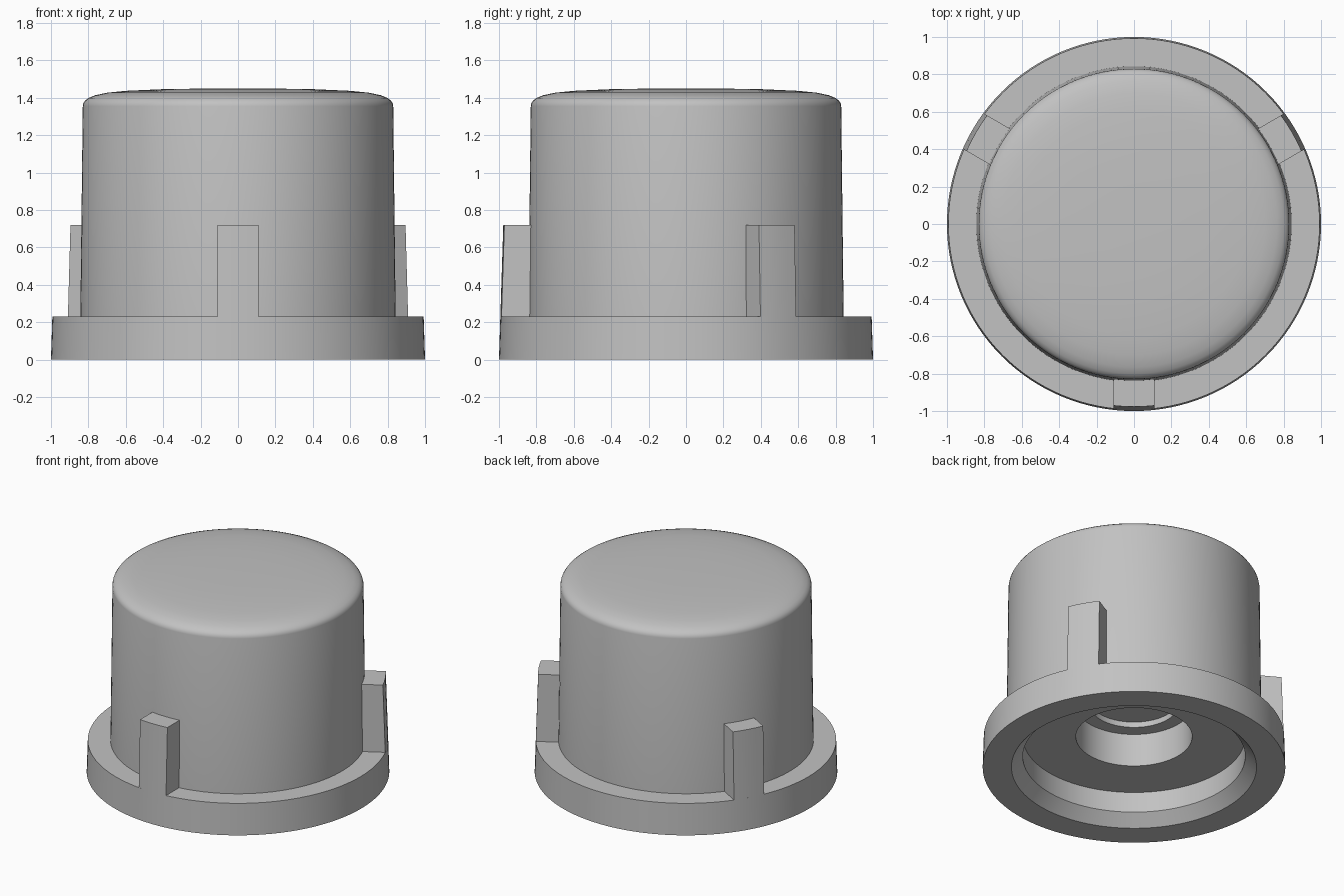
import bpy
import bmesh
from math import radians, sin, cos, asin, sqrt, pi

cube = bpy.data.objects.get("Cube")
if cube:
    bpy.data.objects.remove(cube, do_unlink=True)

SEGMENTS = 128
FLANGE_TOP = 0.23
TAB_TOP = 0.72
TAB_HALF_WIDTH = 0.11

grey = bpy.data.materials.new("neutral grey plastic")
grey.use_nodes = True
colour = (0.54, 0.54, 0.54, 1)
grey.diffuse_color = colour
grey.node_tree.nodes["Principled BSDF"].inputs["Base Color"].default_value = colour


def draft_radius(z):
    """Radius of the slightly tapered outer surface shared by flange and tabs."""
    return 1.0 - 0.032 * z


def finish(name, bm):
    bmesh.ops.remove_doubles(bm, verts=bm.verts, dist=1e-5)
    bmesh.ops.recalc_face_normals(bm, faces=bm.faces)
    mesh = bpy.data.meshes.new(name)
    bm.to_mesh(mesh)
    bm.free()
    mesh.materials.append(grey)
    obj = bpy.data.objects.new(name, mesh)
    bpy.context.collection.objects.link(obj)
    bpy.ops.object.select_all(action='DESELECT')
    obj.select_set(True)
    bpy.context.view_layer.objects.active = obj
    bpy.ops.object.shade_smooth_by_angle(angle=radians(32))
    return obj


def lathe(name, profile):
    bm = bmesh.new()
    verts = [bm.verts.new((r, 0, z)) for r, z in profile]
    edges = [bm.edges.new(pair) for pair in zip(verts, verts[1:])]
    bmesh.ops.spin(bm, geom=verts + edges, cent=(0, 0, 0), axis=(0, 0, 1),
                   angle=2 * pi, steps=SEGMENTS, use_merge=True)
    return finish(name, bm)


# Underside: stepped central socket, wide recess and chamfered mouth
underside = [(0, 0.51), (0.29, 0.51), (0.29, 0.47), (0.384, 0.47),
             (0.384, FLANGE_TOP), (0.735, FLANGE_TOP), (0.735, 0.08), (0.81, 0)]

# Flange and tapered barrel
outside = [(1, 0), (draft_radius(FLANGE_TOP), FLANGE_TOP),
           (0.843, FLANGE_TOP), (0.83, 1.355)]

# Rounded shoulder running into a shallow domed top
crown = [(0.827, 1.37), (0.817, 1.385), (0.80, 1.398), (0.765, 1.413),
         (0.70, 1.427), (0.60, 1.437), (0.40, 1.446), (0.20, 1.449), (0, 1.45)]

lathe("button_cap", underside + outside + crown)


def tab(name, direction):
    """Upright key whose curved outer face continues the flange."""
    bm = bmesh.new()
    steps = 4

    def ring(z):
        r = draft_radius(z)
        half = asin(TAB_HALF_WIDTH / r)
        pts = []
        for i in range(steps + 1):
            a = half * (2 * i / steps - 1)
            pts.append((r * cos(a), r * sin(a)))
        inner = sqrt(0.82 ** 2 - TAB_HALF_WIDTH ** 2)
        pts += [(inner, TAB_HALF_WIDTH), (inner, -TAB_HALF_WIDTH)]
        c, s = cos(direction), sin(direction)
        return [bm.verts.new((x * c - y * s, x * s + y * c, z)) for x, y in pts]

    low, high = ring(FLANGE_TOP), ring(TAB_TOP)
    for i in range(len(low)):
        j = (i + 1) % len(low)
        bm.faces.new((low[i], low[j], high[j], high[i]))
    bm.faces.new(high)
    bm.faces.new(low[::-1])
    return finish(name, bm)


# Three locating tabs spaced evenly around the flange
for label, angle in (("front", -90), ("back_left", 30), ("back_right", 150)):
    tab(label + "_tab", radians(angle))
